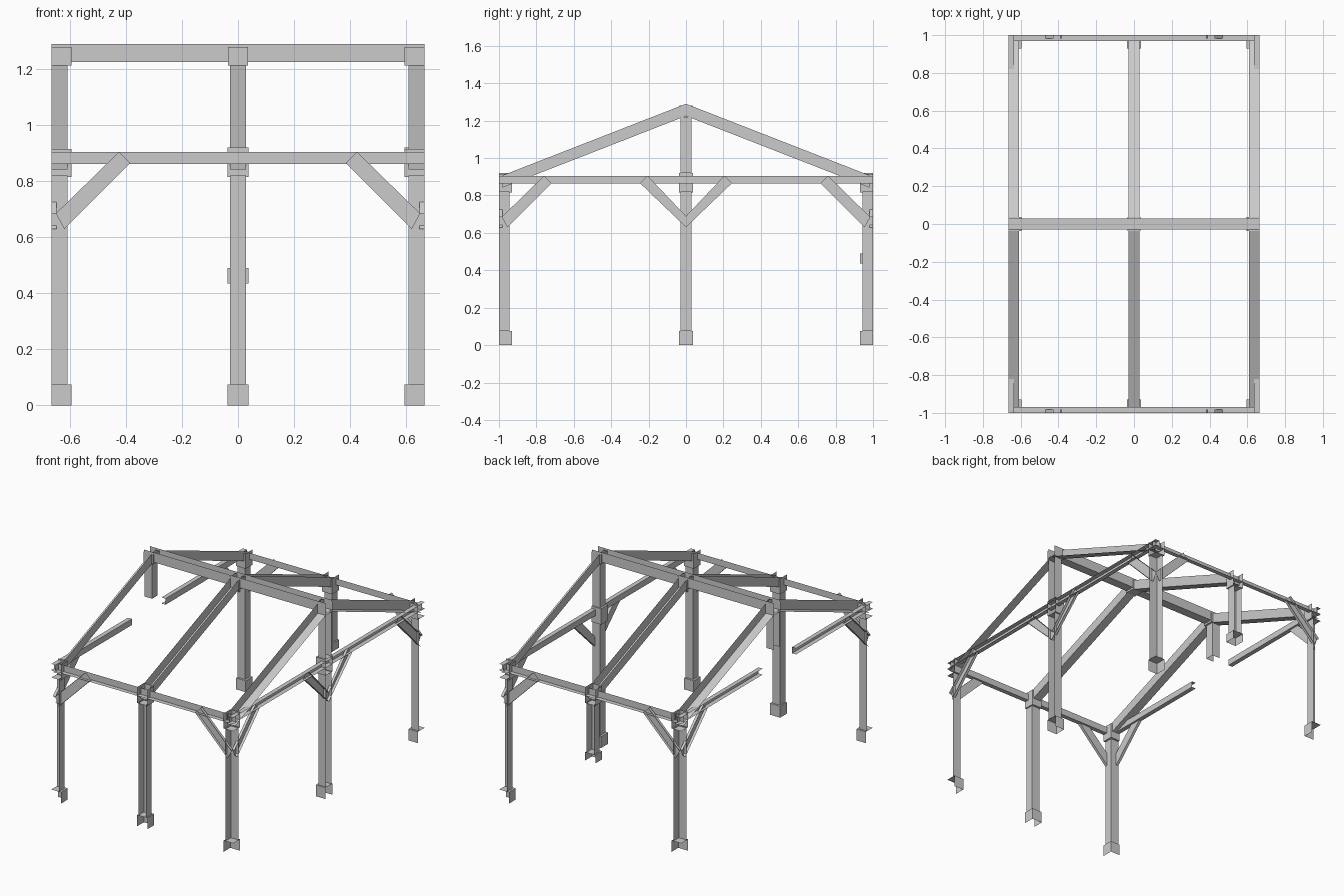
import bpy
from mathutils import Vector

cube = bpy.data.objects.get("Cube")
if cube:
    bpy.data.objects.remove(cube)

grey = bpy.data.materials.new("grey_timber")
grey.use_nodes = True
COLOUR = (0.6, 0.6, 0.6, 1)
grey.diffuse_color = COLOUR
grey.node_tree.nodes["Principled BSDF"].inputs["Base Color"].default_value = COLOUR

HX, HY = 0.665, 1.0      # half footprint
POST, COLLAR = 0.057, 0.07
EAVE = 0.905
SLOPE = 0.39

SIDES = {"-x": (0, 4, 6, 2), "+x": (1, 3, 7, 5),
         "-y": (0, 1, 5, 4), "+y": (2, 6, 7, 3),
         "-z": (0, 2, 3, 1), "+z": (4, 5, 7, 6)}


def shell(name, corners, keep):
    """Six-sided block from eight corners, keeping only the listed sides."""
    centre = sum(corners, Vector()) / 8
    faces = []
    for side in keep.split():
        ids = SIDES[side]
        a, b, c, d = (corners[i] for i in ids)
        outward = (c - a).cross(d - b).dot((a + b + c + d) / 4 - centre) > 0
        faces.append(ids if outward else ids[::-1])
    mesh = bpy.data.meshes.new(name)
    mesh.from_pydata(corners, [], faces)
    mesh.materials.append(grey)
    obj = bpy.data.objects.new(name, mesh)
    bpy.context.collection.objects.link(obj)
    return obj


def box(name, xs, ys, zs, keep, place=Vector):
    return shell(name, [place((x, y, z)) for z in zs for y in ys for x in xs], keep)


def wall(side):
    """Map (along the wall, depth inward, height) to the model."""
    return {"front": lambda p: Vector((p[0], -HY + p[1], p[2])),
            "back": lambda p: Vector((p[0], HY - p[1], p[2])),
            "left": lambda p: Vector((HX - p[1], p[0], p[2])),
            "right": lambda p: Vector((-HX + p[1], p[0], p[2]))}[side]


def brace(name, place, start, sign, foot):
    """Diagonal strut rising from a post at start, open on the outer side."""
    low, high = foot
    outline = [(low, 0.63), (0.28, 0.865), (high, 0.685), (0.24, EAVE)]
    if low == 0:
        outline = [(0, 0.63), (0.245, 0.865), (0, 0.69), (0.205, EAVE)]
    pts = [place((start + sign * outline[k + e][0], d, outline[k + e][1]))
           for k in (0, 2) for d in (0, 0.018) for e in (0, 1)]
    shell(name, pts, "+y -z +z")


# Corner posts, bases and collars, open towards the outside
for sx in (-1, 1):
    for sy in (-1, 1):
        tag = ("front" if sy < 0 else "back") + ("_left" if sx > 0 else "_right")

        def corner(p, sx=sx, sy=sy):
            return Vector((sx * (HX - p[0]), sy * (HY - p[1]), p[2]))

        box(tag + "_post", (0, POST), (0, POST), (0.075, 0.82), "+x +y", corner)
        box(tag + "_base", (0, COLLAR), (0, COLLAR), (0, 0.075), "+x +y +z", corner)
        box(tag + "_collar", (0, COLLAR), (0, COLLAR), (0.815, 0.915), "+x +y -z", corner)

# Intermediate posts along the walls
HALF, CHALF = POST / 2, 0.037
for side, foot in (("front", 0), ("back", 0.435), ("left", 0)):
    place = wall(side)
    cap = 0.075 if foot == 0 else 0.055
    box(side + "_middle_post", (-HALF, HALF), (0, POST), (foot + cap, 0.82), "-x +x +y", place)
    box(side + "_middle_base", (-CHALF, CHALF), (0, COLLAR), (foot, foot + cap),
        "-x +x +y +z", place)
    box(side + "_middle_collar", (-CHALF, CHALF), (0, COLLAR), (0.815, 0.92),
        "-x +x +y -z" + (" +z" if side == "left" else ""), place)

# Eave beams with their corner braces
for side in ("front", "back"):
    place = wall(side)
    box(side + "_eave_beam", (-HX, HX), (0, 0.03), (0.862, EAVE), "+y -z", place)
    for s in (-1, 1):
        brace(side + "_eave_brace", place, s * HX, -s, (0.045, 0.015))

# Gable tie beams, braces and king posts; the right side has an opening
for side, spans, king_foot in (("left", [(-HY, HY)], 0.92),
                               ("right", [(-HY, -0.2), (0.15, HY)], 0.98)):
    place = wall(side)
    for span in spans:
        box(side + "_tie_beam", span, (0, 0.03), (0.865, EAVE), "+y -z +z", place)
    for s in (-1, 1):
        brace(side + "_gable_brace", place, s * HY, -s, (0.045, 0.015))
        if side == "left":
            brace("left_centre_brace", place, 0, s, (0, 0))
    box(side + "_king_post", (-HALF, HALF), (0, POST), (king_foot, 1.22), "-x +x +y", place)

# Rafters: troughs open at the top, gable ones also open outside
for sy in (-1, 1):
    def pitch(p, sy=sy):
        return Vector((p[0], sy * p[1], p[2] - SLOPE * p[1]))

    tag = "front" if sy < 0 else "back"
    rise = (1.225, 1.29)
    run = (0, HY - 0.02)
    box(tag + "_middle_rafter", (-HALF, HALF), run, rise, "-x +x -z", pitch)
    box(tag + "_left_rafter", (HX - POST, HX), run, rise, "-x -z", pitch)
    box(tag + "_right_rafter", (-HX, -HX + POST), run, rise, "+x -z", pitch)

# Ridge beam and its collars
box("ridge_beam", (-HX, HX), (-0.03, 0.03), (1.225, 1.29), "-y +y -z")
for name, xs, ends in (("left", (HX - COLLAR, HX), "-x"),
                       ("middle", (-0.035, 0.035), "-x +x"),
                       ("right", (-HX, -HX + COLLAR), "+x")):
    box(name + "_ridge_collar", xs, (-0.036, 0.036), (1.213, 1.28), "-y +y -z " + ends)
